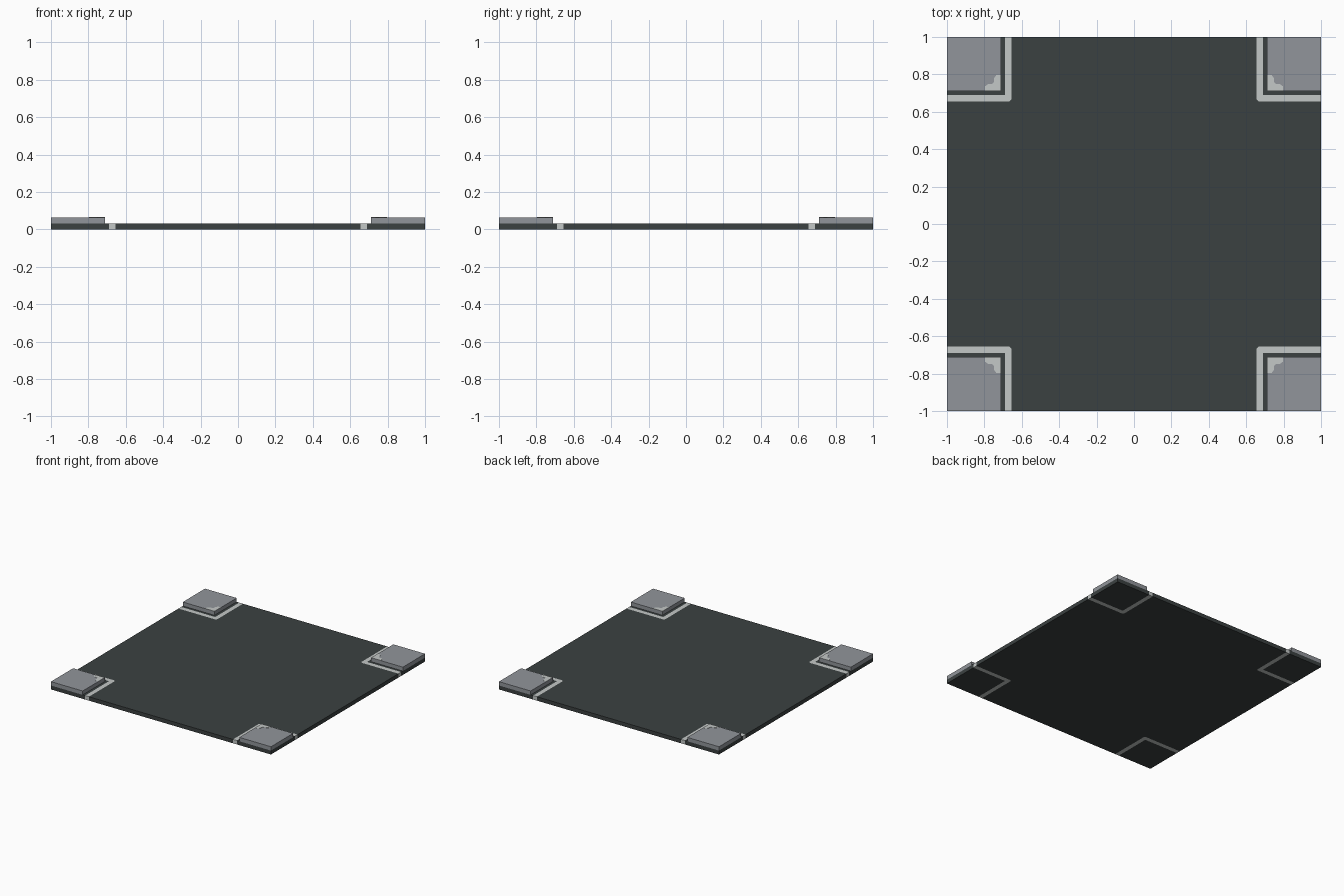
import bpy, bmesh

if "Cube" in bpy.data.objects:
    bpy.data.objects.remove(bpy.data.objects["Cube"])

def material(name, col):
    m = bpy.data.materials.new(name)
    m.diffuse_color = (*col, 1)
    m.use_nodes = True
    m.node_tree.nodes["Principled BSDF"].inputs["Base Color"].default_value = m.diffuse_color
    return m

ASPHALT = material("dark asphalt", (0.044, 0.053, 0.053))
WHITE = material("road paint", (0.55, 0.58, 0.57))
GREY = material("pavement grey", (0.283, 0.300, 0.325))

ROAD_Z, TOP_Z = 0.032, 0.064
S0, S1, WALK = 0.655, 0.69, 0.712   # stripe inner, stripe outer, pavement edge
CH = 0.012                          # clipped corner of the stripe

def finish(name, bm, mats):
    bmesh.ops.recalc_face_normals(bm, faces=bm.faces)
    me = bpy.data.meshes.new(name)
    bm.to_mesh(me)
    bm.free()
    for m in mats:
        me.materials.append(m)
    ob = bpy.data.objects.new(name, me)
    bpy.context.collection.objects.link(ob)
    return ob

def prism(name, pts, z0, z1, mat):
    bm = bmesh.new()
    face = bm.faces.new([bm.verts.new((x, y, z0)) for x, y in pts])
    ext = bmesh.ops.extrude_face_region(bm, geom=[face], use_keep_orig=True)
    for v in ext["geom"]:
        if isinstance(v, bmesh.types.BMVert):
            v.co.z = z1
    return finish(name, bm, [mat])

# Road slab: a grid whose cells are painted as stripes by position
half = [S0, S0 + CH, S1, 1.0]
cs = [-c for c in reversed(half)] + half
n = len(cs)
bm = bmesh.new()
g = [[bm.verts.new((x, y, 0)) for y in cs] for x in cs]
for i in range(n - 1):
    for j in range(n - 1):
        a, b, c, d = g[i][j], g[i + 1][j], g[i + 1][j + 1], g[i][j + 1]
        if i in (2, 4) and j in (2, 4):          # clipped stripe corners
            tris = ((a, b, d), (b, c, d)) if i == j else ((a, b, c), (a, c, d))
            for t in tris:
                bm.faces.new(t)
        else:
            bm.faces.new((a, b, c, d))
ext = bmesh.ops.extrude_face_region(bm, geom=bm.faces[:], use_keep_orig=True)
for v in ext["geom"]:
    if isinstance(v, bmesh.types.BMVert):
        v.co.z = ROAD_Z
for f in bm.faces:
    p = f.calc_center_median()
    u, v = sorted((abs(p.x), abs(p.y)))
    f.material_index = int(S0 < u < S1 and u + v > 2 * S0 + CH)
finish("road_slab", bm, [ASPHALT, WHITE])

# Raised pavement corners, each with a worn light patch at the inner corner
patch = [(0, 0), (0.085, 0), (0.085, 0.024), (0.068, 0.036), (0.045, 0.038),
         (0.038, 0.045), (0.036, 0.068), (0.024, 0.085), (0, 0.085)]
for sx, xn in ((-1, "left"), (1, "right")):
    for sy, yn in ((-1, "front"), (1, "back")):
        sq = [(WALK, WALK), (1, WALK), (1, 1), (WALK, 1)]
        prism(f"pavement_{yn}_{xn}", [(sx * x, sy * y) for x, y in sq],
              ROAD_Z, TOP_Z, GREY)
        prism(f"corner_patch_{yn}_{xn}",
              [(sx * (WALK + x), sy * (WALK + y)) for x, y in patch],
              TOP_Z, TOP_Z + 0.001, WHITE)
